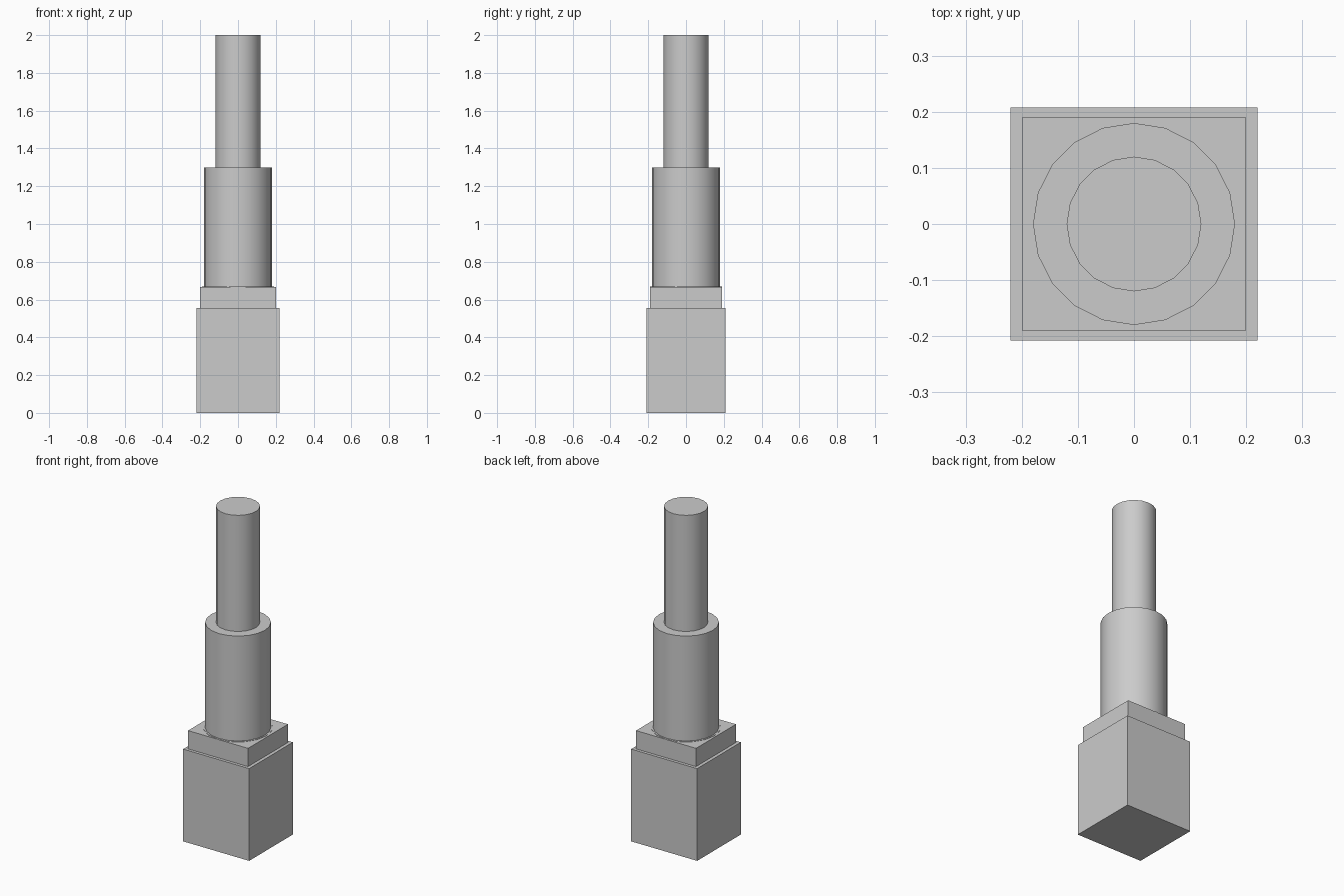
import bpy, math

if "Cube" in bpy.data.objects:
    bpy.data.objects.remove(bpy.data.objects["Cube"])


def box(name, sx, sy, z0, z1):
    bpy.ops.mesh.primitive_cube_add(size=1, location=(0, 0, (z0 + z1) / 2))
    ob = bpy.context.object
    ob.name = name
    ob.scale = (sx, sy, z1 - z0)
    bpy.ops.object.transform_apply(location=True, rotation=True, scale=True)
    return ob


def tube(name, radius, z0, z1, sides, turn=0.0):
    bpy.ops.mesh.primitive_cylinder_add(
        vertices=sides, radius=radius, depth=z1 - z0,
        location=(0, 0, (z0 + z1) / 2), rotation=(0, 0, turn))
    ob = bpy.context.object
    ob.name = name
    bpy.ops.object.shade_smooth_by_angle(angle=math.radians(35))
    return ob


# Square housing and its slightly narrower cap
box("base_housing", 0.44, 0.416, 0.0, 0.556)
box("housing_cap", 0.40, 0.38, 0.556, 0.666)

# Thin collar ring, almost flush with the cap
tube("sleeve_collar", 0.19, 0.60, 0.668, 16, math.radians(-0.7))

# Outer sleeve and inner rod
tube("outer_sleeve", 0.18, 0.62, 1.30, 20)
tube("inner_rod", 0.12, 1.28, 2.0, 20)
